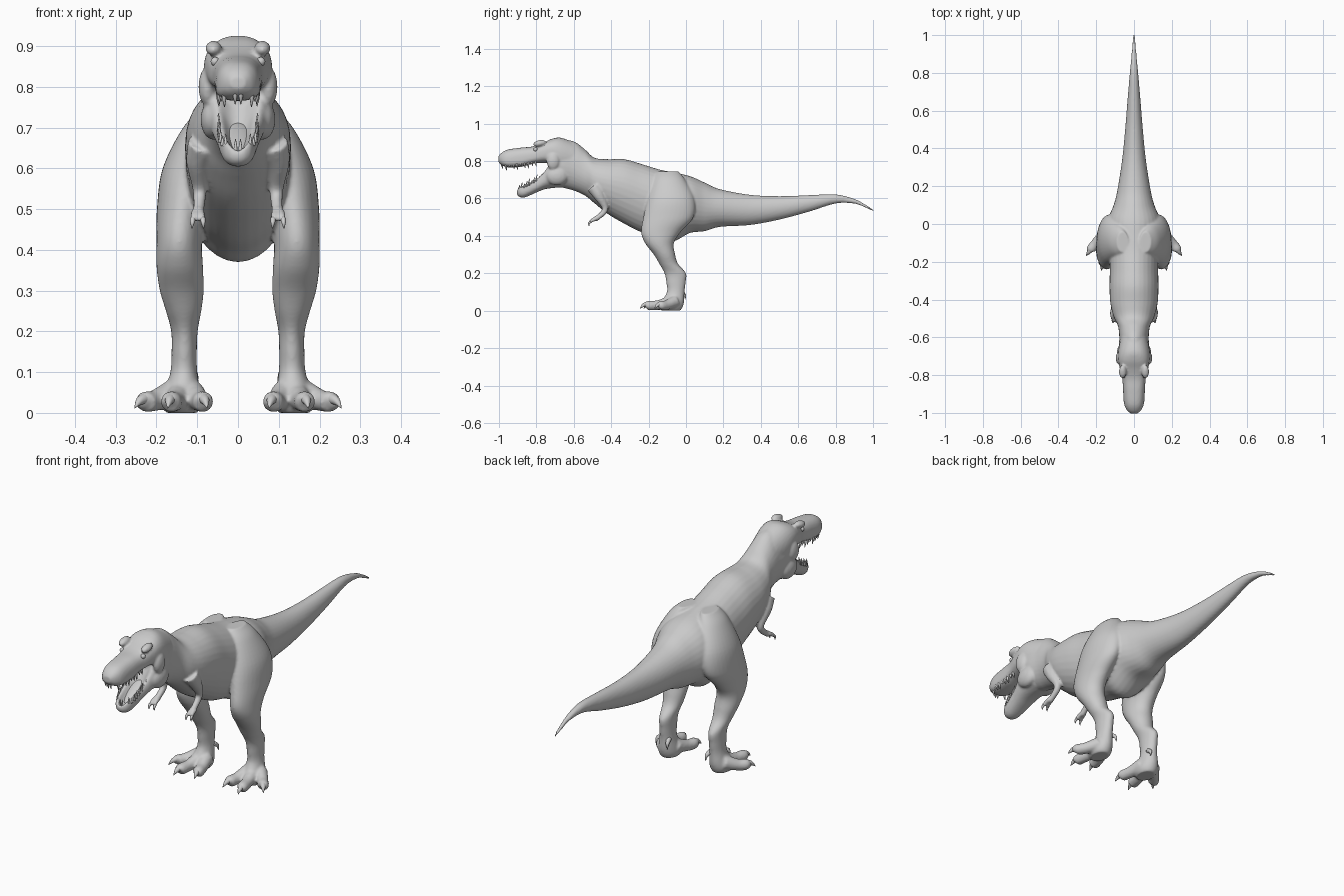
import bpy, bmesh, math
from mathutils import Vector, Matrix

N = 32


def spline(keys, n=6):
    """Catmull-Rom interpolation through tuples."""
    k = [keys[0]] + list(keys) + [keys[-1]]
    out = []
    for i in range(1, len(k) - 2):
        for j in range(n):
            t = j / n
            out.append([0.5 * (2*b + (c-a)*t + (2*a-5*b+4*c-d)*t*t + (3*b-a-3*c+d)*t**3)
                        for a, b, c, d in zip(k[i-1], k[i], k[i+1], k[i+2])])
    return out + [list(keys[-1])]


def loft(bm, rings):
    vs = [[bm.verts.new(p) for p in r] for r in rings]
    for a, b in zip(vs, vs[1:]):
        m = len(a)
        for i in range(m):
            bm.faces.new((a[i], a[(i+1) % m], b[(i+1) % m], b[i]))
    bm.faces.new(vs[0])
    bm.faces.new(vs[-1])


def body_ring(y, top, bot, hw, wide=0.5, p=1.0, dip=0.0):
    """Egg-shaped section across y; dip hollows out its top."""
    mid = bot + (top - bot) * wide
    ring = []
    for i in range(N):
        a = 2 * math.pi * i / N
        c, s = math.cos(a), math.sin(a)
        x = hw * math.copysign(abs(c) ** p, c)
        f = math.copysign(abs(s) ** p, s)
        if s > 0:
            f += dip * s * (1 - 2 * s**4)
        ring.append((x, y, mid + f * ((top - mid) if s > 0 else (mid - bot))))
    return ring


def leg_ring(side, z, y0, y1, x0, x1):
    return [(side * ((x0+x1)/2 + (x1-x0)/2 * math.cos(2*math.pi*i/N)),
             (y0+y1)/2 + (y1-y0)/2 * math.sin(2*math.pi*i/N), z) for i in range(N)]


def tube(bm, pts, side=1, sides=12, n=5):
    pts = spline(pts, n)
    pos = [Vector((side * p[0], p[1], p[2])) for p in pts]
    rings = []
    for i, p in enumerate(pos):
        d = (pos[min(i+1, len(pos)-1)] - pos[max(i-1, 0)]).normalized()
        u = d.cross(Vector((1, 0.13, 0.07))).normalized()
        v = d.cross(u)
        r = max(pts[i][3], 0.0006)
        rings.append([p + r * (u * math.cos(2*math.pi*j/sides) + v * math.sin(2*math.pi*j/sides))
                      for j in range(sides)])
    loft(bm, rings)


def blob(bm, loc, size, side=1, rot=0.0):
    m = (Matrix.Translation((side * loc[0], loc[1], loc[2])) @ Matrix.Rotation(rot, 4, 'X')
         @ Matrix.Diagonal((*size, 1)))
    bmesh.ops.create_uvsphere(bm, u_segments=20, v_segments=12, radius=1, matrix=m)


def finish(bm, name):
    bmesh.ops.recalc_face_normals(bm, faces=bm.faces)
    me = bpy.data.meshes.new(name)
    bm.to_mesh(me)
    bm.free()
    for f in me.polygons:
        f.use_smooth = True
    ob = bpy.data.objects.new(name, me)
    bpy.context.collection.objects.link(ob)
    return ob


bm = bmesh.new()

# neck, torso and tail: y, top, bottom, half width, height of widest point
torso = [(-.72, .87, .70, .055, .45), (-.68, .912, .665, .08, .45), (-.60, .905, .642, .078, .45),
         (-.54, .862, .615, .085, .45), (-.49, .818, .575, .108, .5), (-.42, .81, .518, .125, .55),
         (-.33, .81, .465, .13, .55), (-.24, .785, .42, .128, .55), (-.15, .757, .395, .13, .55),
         (-.07, .74, .37, .135, .55), (.02, .72, .415, .138, .52), (.10, .685, .425, .108, .5),
         (.18, .65, .448, .088, .5), (.34, .62, .458, .063, .5), (.5, .612, .487, .047, .5),
         (.66, .618, .53, .034, .5), (.8, .622, .573, .022, .5), (.9, .598, .572, .013, .5),
         (.96, .568, .55, .008, .5), (1.003, .54, .53, .005, .5)]
loft(bm, [body_ring(*k) for k in spline(torso)])

# skull with upper jaw
skull = [(-1.003, .825, .795, .018, .5, .8), (-.985, .845, .778, .038, .4, .8), (-.95, .862, .766, .053, .35, .8),
         (-.88, .872, .77, .058, .35, .75), (-.82, .878, .785, .062, .4, .75), (-.77, .895, .79, .074, .45, .75),
         (-.72, .918, .785, .083, .45, .8), (-.67, .925, .75, .083, .45, .9), (-.60, .90, .74, .07, .45, 1)]
loft(bm, [body_ring(*k) for k in spline(skull)])

# hollow lower jaw
jaw = [(-.905, .645, .622, .014, .6, .9, .2), (-.89, .66, .608, .032, .6, .9, 1), (-.86, .67, .606, .042, .6, .9, 1.3),
       (-.80, .70, .632, .053, .6, .9, 1.3), (-.76, .735, .648, .064, .6, .9, 1.2),
       (-.72, .79, .655, .075, .6, .9, .7), (-.66, .81, .66, .083, .5, 1, 0)]
loft(bm, [body_ring(*k) for k in spline(jaw)])

# legs: z, back and front in y, inner and outer in x
leg = [(.745, -.15, -.04, .03, .09), (.70, -.175, -.005, .03, .135), (.60, -.205, .045, .05, .185),
       (.50, -.228, .04, .075, .199), (.42, -.24, -.03, .088, .2), (.36, -.218, -.065, .086, .2),
       (.30, -.172, -.058, .084, .192), (.25, -.142, -.042, .09, .177), (.20, -.115, 0, .099, .164),
       (.15, -.105, -.002, .101, .163), (.10, -.102, -.008, .1, .166), (.05, -.13, -.01, .092, .18),
       (.02, -.14, -.018, .09, .185), (0, -.13, -.03, .1, .175)]
toes = [((.115, -.08), (.095, -.14), (.085, -.185)), ((.14, -.08), (.155, -.15), (.165, -.205)),
        ((.16, -.06), (.205, -.105), (.228, -.135))]
claws = bmesh.new()
for s in (1, -1):
    loft(bm, [leg_ring(s, *k) for k in spline(leg)])
    for a, b, c in toes:
        tube(bm, [(*a, .048, .034), (*b, .03, .026), (*c, .027, .025), (c[0], c[1]-.012, .022, .012)], s)
        d = (Vector(c) - Vector(b)).normalized()
        e, f, g = (Vector(c) + d * k for k in (-.002, .022, .042))
        tube(claws, [(*e, .036, .015), (*f, .029, .01), (*g, .012, .001)], s)
    # rear toe
    tube(claws, [(.112, -.03, .1, .012), (.105, -.008, .085, .008), (.102, -.004, .06, .001)], s)

    # arms and fingers
    tube(bm, [(.085, -.49, .66, .04), (.097, -.465, .615, .03), (.095, -.435, .56, .019),
              (.094, -.437, .53, .016), (.096, -.465, .503, .014), (.098, -.485, .49, .015)], s)
    for dx in (-.009, .01):
        tube(bm, [(.098 + dx*.6, -.478, .493, .011), (.098 + dx, -.503, .482, .0095),
                  (.098 + dx*1.3, -.514, .47, .007)], s)
        tube(claws, [(.098 + dx*1.3, -.51, .476, .007), (.098 + dx*1.4, -.519, .466, .005),
                     (.098 + dx*1.5, -.518, .452, .001)], s)

    # brow horns, cheeks and neck muscle
    blob(bm, (.06, -.782, .895), (.02, .036, .017), s, .2)
    blob(bm, (.075, -.71, .80), (.022, .036, .048), s)
    blob(bm, (.06, -.69, .72), (.032, .06, .05), s)

# fuse everything into one smooth skin
body = finish(bm, "body")
rm = body.modifiers.new("fuse", 'REMESH')
rm.mode = 'VOXEL'
rm.voxel_size = .006
rm.use_smooth_shade = True
sm = body.modifiers.new("relax", 'SMOOTH')
sm.factor = .5
sm.iterations = 4
bpy.context.view_layer.objects.active = body
body.select_set(True)
for m in ("fuse", "relax"):
    bpy.ops.object.modifier_apply(modifier=m)
finish(claws, "claws")

# teeth in two U-shaped rows
teeth = bmesh.new()
for s in (1, -1):
    for i in range(10):
        t = i / 9
        u = math.sqrt(1 - (1 - min(1, t * 2.2)) ** 2)
        size = .022 + .008 * math.sin(i * 2.1)
        x, y, z = .007 + .041*u, -.985 + .18*t, .787 + .012*t*t
        tube(teeth, [(x, y, z, .006), (x, y + .002, z - size*.6, .005), (x*.97, y + .006, z - size - .008, .0008)], s, 8, 2)
        x, y, z = .006 + .036*u + .006*t, -.893 + .12*t, .642 + .062*t
        tube(teeth, [(x, y, z, .005), (x, y, z + size*.6, .004), (x, y + .004, z + size + .008, .0008)], s, 8, 2)
finish(teeth, "teeth")

# tongue
tongue = bmesh.new()
blob(tongue, (0, -.79, .678), (.03, .08, .012), 1, .5)
finish(tongue, "tongue")

# eyes
eyes = bmesh.new()
for s in (1, -1):
    blob(eyes, (.056, -.805, .862), (.011, .011, .011), s)
finish(eyes, "eyes")
